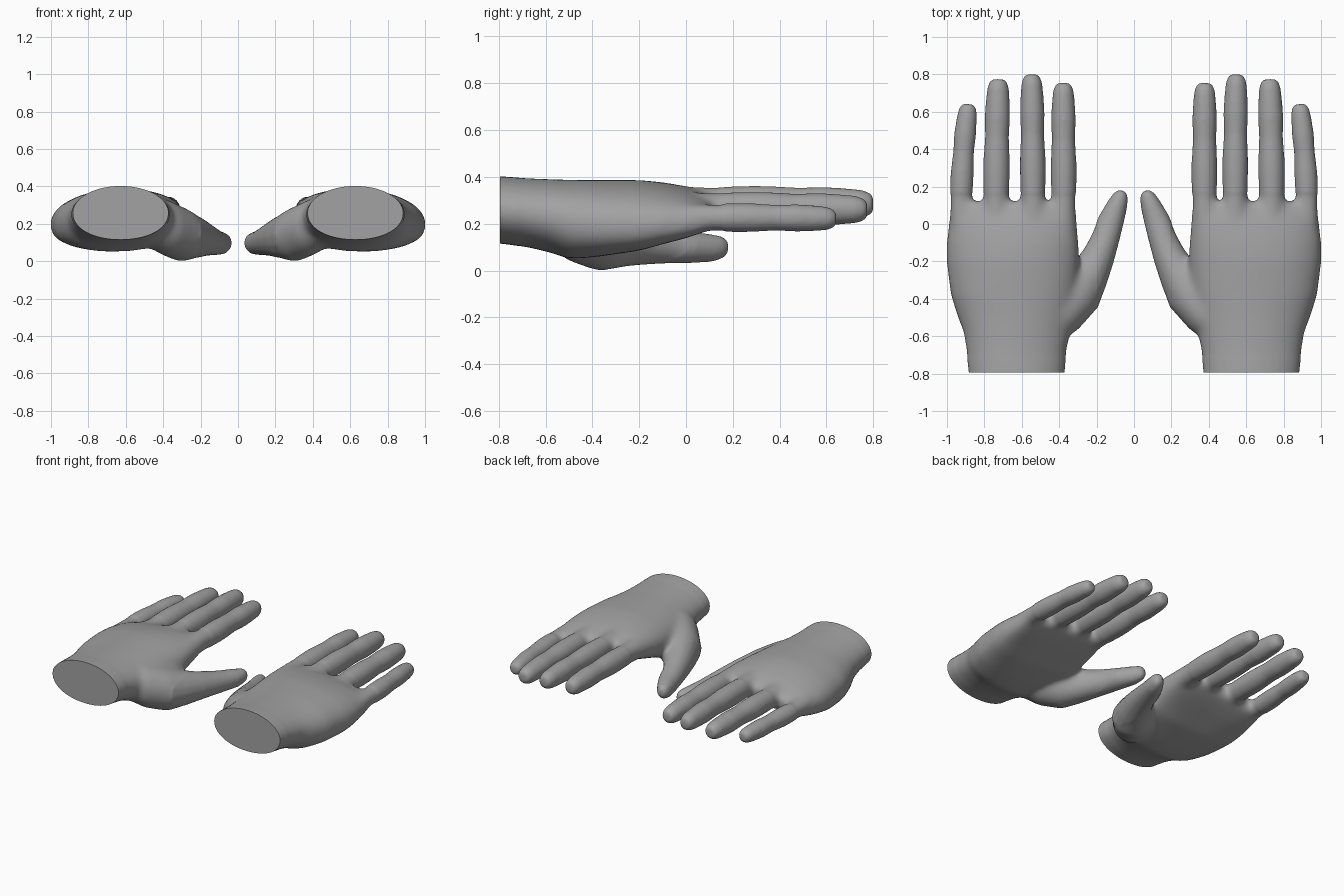
import bpy, bmesh, math
from mathutils import Vector

if "Cube" in bpy.data.objects:
    bpy.data.objects.remove(bpy.data.objects["Cube"])

skin = bpy.data.materials.new("grey skin")
skin.diffuse_color = (0.36, 0.36, 0.36, 1)
skin.use_nodes = True
skin.node_tree.nodes["Principled BSDF"].inputs["Base Color"].default_value = skin.diffuse_color
bm = bmesh.new()


def skin_rings(rings):
    """Bridge a list of point rings into a closed tube."""
    vs = [[bm.verts.new(p) for p in r] for r in rings]
    n = len(vs[0])
    for a, b in zip(vs, vs[1:]):
        for i in range(n):
            bm.faces.new((a[i], a[(i + 1) % n], b[(i + 1) % n], b[i]))
    bm.faces.new(vs[0][::-1])
    bm.faces.new(vs[-1])


def digit(path, sides=16):
    """Tube along (x, y, z, half width, half height), with a rounded tip."""
    pts = [Vector(p[:3]) for p in path]
    rings = []
    for i, p in enumerate(path):
        d = pts[min(i + 1, len(pts) - 1)] - pts[max(i - 1, 0)]
        side = Vector((d.y, -d.x, 0)).normalized()
        rings.append([pts[i] + side * p[3] * math.cos(a) + Vector((0, 0, p[4] * math.sin(a)))
                      for a in (2 * math.pi * k / sides for k in range(sides))])
    skin_rings(rings)


def palm_ring(y, x0, x1, z0, z1, tilt, cup, power, sides=32):
    """Oval, tilted towards the little finger, squarer and hollowed below."""
    out = []
    for k in range(sides):
        a = 2 * math.pi * k / sides
        c, s = math.cos(a), math.sin(a)
        p = power if s < 0 else min(1, power + .12)
        u = math.copysign(abs(c) ** p, c)
        v = math.copysign(abs(s) ** p, s)
        z = (z0 + z1) / 2 + v * (z1 - z0) / 2 + tilt * u
        if v < 0:
            z += cup * (1 - u * u)
        out.append(Vector(((x0 + x1) / 2 + u * (x1 - x0) / 2, y, z)))
    return out


# Wrist and palm: y, x range, z range, tilt, hollow, squareness
skin_rings([palm_ring(*r) for r in (
    (-0.85, .375, .88, .115, .403, 0, 0, .95),
    (-0.79, .37, .885, .115, .403, 0, 0, .95),
    (-0.68, .36, .897, .10, .395, 0, 0, .95),
    (-0.58, .34, .912, .077, .391, 0, 0, .9),
    (-0.50, .33, .943, .049, .388, -.008, 0, .85),
    (-0.38, .308, .981, .04, .387, -.012, .02, .82),
    (-0.20, .292, 1.004, .046, .386, -.018, .045, .82),
    (-0.10, .295, 1.004, .08, .375, -.025, .045, .8),
    (0.00, .303, .992, .118, .355, -.03, .04, .75),
    (0.07, .308, .983, .155, .33, -.033, .03, .72),
    (0.12, .32, .968, .19, .31, -.035, .02, .72))])

# Fingers: base x, tip x, tip y, centre z, half width, half height
profile = ((-.22, .80), (-.08, .95), (.08, 1.0), (.2, .99), (.35, 1.04), (.44, 1.03), (.60, .93),
           (.74, .99), (.86, .92), (.94, .84), (.985, .66), (1.0, .45))
for x0, x1, tip, z, w, h in ((.376, .378, .754, .274, .067, .070),
                             (.54, .547, .80, .288, .067, .072),
                             (.737, .725, .774, .264, .069, .070),
                             (.926, .885, .641, .226, .060, .060)):
    path = []
    for t, f in profile:
        droop = .004 * max(0, t - .6) / .4 - .03 * max(0, -t)
        path.append((x0 + (x1 - x0) * t * abs(t), tip * t, z - droop, w * f, h * f))
    digit(path)

# Thumb with the fleshy pad at its root
digit([(.50, -.56, .21, .10, .10), (.40, -.48, .185, .135, .15), (.305, -.37, .142, .138, .147),
       (.24, -.27, .13, .108, .118), (.19, -.17, .12, .089, .095), (.155, -.08, .11, .078, .080),
       (.122, .02, .10, .070, .068), (.09, .10, .096, .056, .061), (.073, .145, .098, .044, .051),
       (.064, .167, .099, .031, .040), (.060, .178, .099, .018, .022)])

# Merge the parts into one smooth hand
me = bpy.data.meshes.new("hands")
bmesh.ops.recalc_face_normals(bm, faces=bm.faces)
bm.to_mesh(me)
bm.free()
hands = bpy.data.objects.new("hands", me)
bpy.context.collection.objects.link(hands)
bpy.context.view_layer.objects.active = hands
hands.select_set(True)
m = hands.modifiers.new("merge", 'REMESH')
m.mode, m.voxel_size = 'VOXEL', .011
m = hands.modifiers.new("soften", 'SMOOTH')
m.factor, m.iterations = .5, 8
for name in ("merge", "soften"):
    bpy.ops.object.modifier_apply(modifier=name)

# Blend the knuckles and the thumb root into the palm
bm = bmesh.new()
bm.from_mesh(hands.data)
palm = [v for v in bm.verts if -.72 < v.co.y < .17 and v.co.x > .2]
for i in range(25):
    bmesh.ops.smooth_vert(bm, verts=palm, factor=.5, use_axis_x=True, use_axis_y=True, use_axis_z=True)

# Cut the wrist flat
bmesh.ops.bisect_plane(bm, geom=bm.verts[:] + bm.edges[:] + bm.faces[:],
                       plane_co=(0, -.795, 0), plane_no=(0, 1, 0), clear_inner=True)
bmesh.ops.holes_fill(bm, edges=[e for e in bm.edges if e.is_boundary], sides=0)
bmesh.ops.recalc_face_normals(bm, faces=bm.faces)
bm.to_mesh(hands.data)
bm.free()
hands.data.materials.clear()
hands.data.materials.append(skin)
bpy.ops.object.shade_smooth_by_angle(angle=math.radians(60))

# Opposite hand
hands.modifiers.new("mirror", 'MIRROR')
